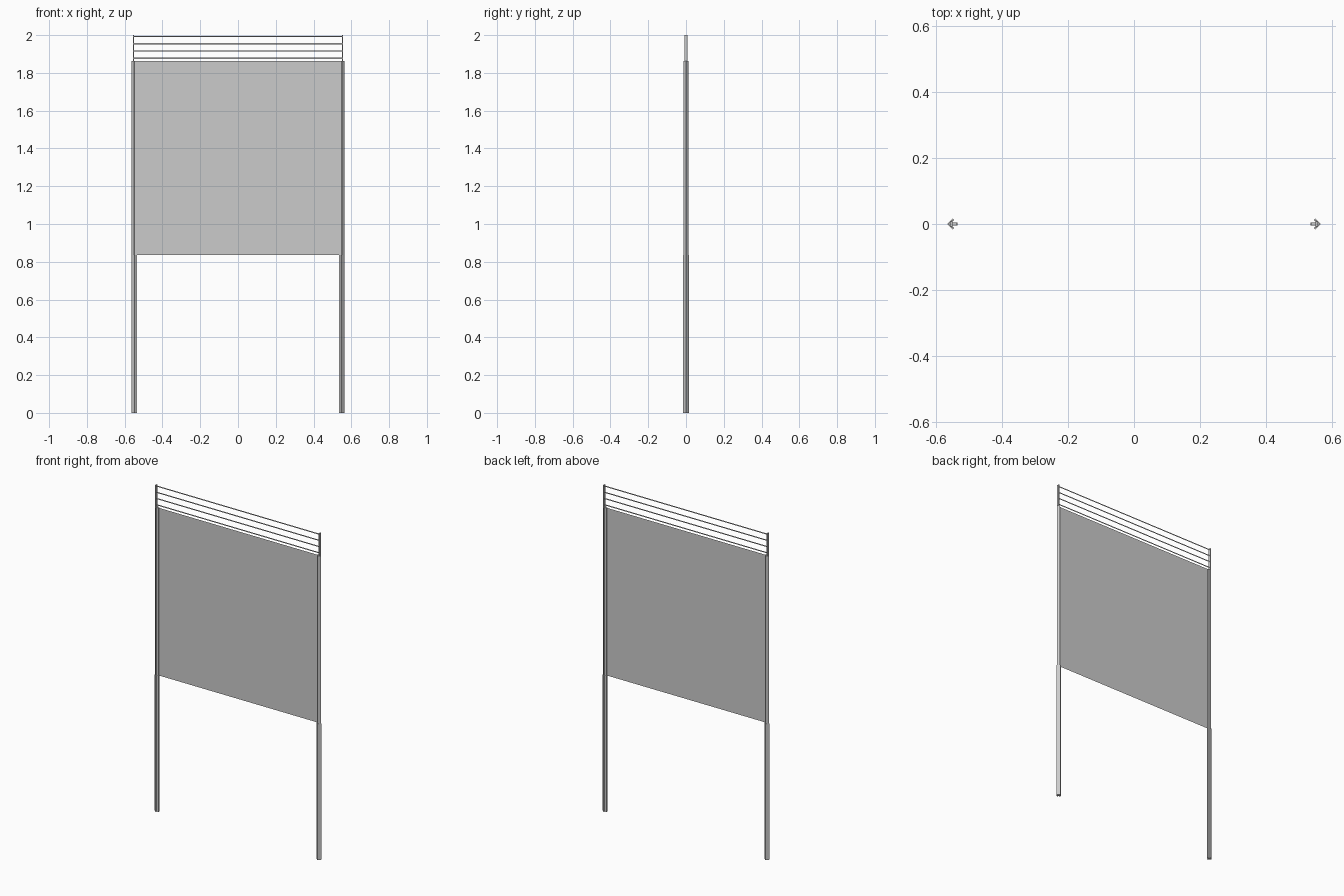
import bpy, bmesh

if "Cube" in bpy.data.objects:
    bpy.data.objects.remove(bpy.data.objects["Cube"])


def make_object(name, bm):
    bmesh.ops.recalc_face_normals(bm, faces=bm.faces)
    me = bpy.data.meshes.new(name)
    bm.to_mesh(me)
    bm.free()
    ob = bpy.data.objects.new(name, me)
    bpy.context.collection.objects.link(ob)
    return ob


def extrude_profile(name, half, z0, z1, side):
    # half profile (y >= 0) mirrored across y = 0, extruded upwards
    pts = half + [(x, -y) for x, y in reversed(half) if y > 0]
    bm = bmesh.new()
    face = bm.faces.new([bm.verts.new((side * x, y, z0)) for x, y in pts])
    new = bmesh.ops.extrude_face_region(bm, geom=[face])["geom"]
    bmesh.ops.translate(bm, vec=(0, 0, z1 - z0),
                        verts=[v for v in new if isinstance(v, bmesh.types.BMVert)])
    return make_object(name, bm)


def sheet(name, half_x, z0, z1):
    bm = bmesh.new()
    bm.faces.new([bm.verts.new((x, 0, z)) for x, z in
                  ((-half_x, z0), (half_x, z0), (half_x, z1), (-half_x, z1))])
    return make_object(name, bm)


PANEL_BOTTOM, PANEL_TOP = 0.835, 1.863

# arrow-shaped post sections: V pointing outwards with an inner rib
lower = [(0.565, 0), (0.549, 0.016), (0.545, 0.012), (0.552, 0.005), (0.535, 0.005)]
upper = [(0.563, 0), (0.550, 0.013), (0.547, 0.010), (0.552, 0.004), (0.537, 0.004)]
tip = [(0.557, 0.007), (0.550, 0.007)]

for side, label in ((-1, "left"), (1, "right")):
    extrude_profile(label + "_lower_post", lower, 0, PANEL_BOTTOM, side)
    extrude_profile(label + "_upper_post", upper, PANEL_BOTTOM, PANEL_TOP, side)
    extrude_profile(label + "_top_bracket", tip, PANEL_TOP, 2.0, side)

# thin sheet panel
sheet("panel", 0.55, PANEL_BOTTOM, PANEL_TOP)

# flat strands above the panel
for i in range(4):
    z = 1.878 + i * 0.0382
    sheet(f"strand_{i + 1}", 0.553, z - 0.0035, z + 0.0035)
